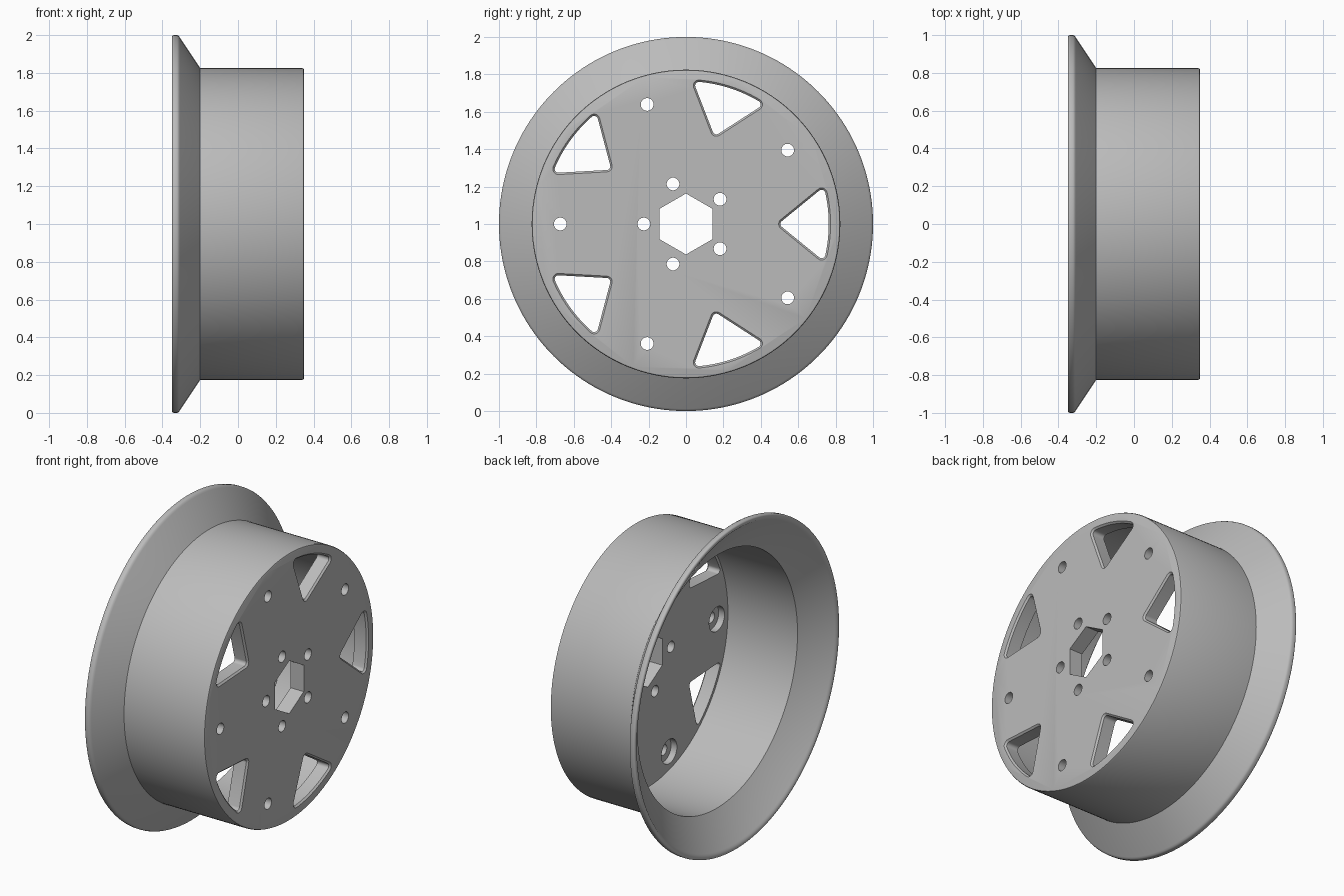
import bpy, bmesh
from math import sin, cos, pi, radians, hypot, atan2

cube = bpy.data.objects.get("Cube")
if cube:
    bpy.data.objects.remove(cube, do_unlink=True)

SPOKES = 5
FACE, BACK = 0.35, 0.26          # outer and inner side of the wheel disc
STEP = 2 * pi / SPOKES

metal = bpy.data.materials.new("grey metal")
metal.use_nodes = True
grey = (0.5, 0.5, 0.5, 1)
metal.diffuse_color = grey
metal.node_tree.nodes["Principled BSDF"].inputs["Base Color"].default_value = grey


def circle(r, n, cy=0, cz=0, start=0):
    return [(cy + r * cos(start + 2 * pi * i / n),
             cz + r * sin(start + 2 * pi * i / n)) for i in range(n)]


def arc(cy, cz, r, a0, a1, n):
    return [(cy + r * cos(a0 + (a1 - a0) * i / n),
             cz + r * sin(a0 + (a1 - a0) * i / n)) for i in range(n + 1)]


def turn(points, a):
    return [(y * cos(a) - z * sin(a), y * sin(a) + z * cos(a)) for y, z in points]


def loft(bm, sections):
    """Skin (x, outline) sections along the axle and cap both ends."""
    rings = [[bm.verts.new((x, y, z)) for y, z in pts] for x, pts in sections]
    for a, b in zip(rings, rings[1:]):
        for i in range(len(a)):
            j = (i + 1) % len(a)
            bm.faces.new((a[i], a[j], b[j], b[i]))
    bm.faces.new(rings[0])
    bm.faces.new(rings[-1])


def finish(name, bm):
    bmesh.ops.recalc_face_normals(bm, faces=bm.faces)
    mesh = bpy.data.meshes.new(name)
    bm.to_mesh(mesh)
    bm.free()
    mesh.materials.append(metal)
    obj = bpy.data.objects.new(name, mesh)
    obj.location.z = 1
    bpy.context.collection.objects.link(obj)
    return obj


def window_outline(grow):
    """Rounded triangle with its tip toward the hub."""
    tip, cy, cz, r = 0.525, 0.725, 0.163, 0.02
    side = atan2(cz, cy - tip) + pi / 2
    radial = atan2(cz, cy)
    rim = hypot(cy, cz) + r
    pts = arc(0, 0, rim + grow, -radial, radial, 12)[1:-1]
    pts += arc(cy, cz, r + grow, radial, side, 6)
    pts += arc(tip, 0, r + grow, side, 2 * pi - side, 6)
    pts += arc(cy, -cz, r + grow, -side, -radial, 6)
    return pts


# Wheel body: disc, barrel and flared flange turned from one profile
profile = [(BACK, 0.78), (-0.215, 0.78), (-0.338, 0.965), (-0.345, 0.972)]
lip = 0.012
profile += [(-0.35 + lip - lip * cos(radians(a)), 1 - lip + lip * sin(radians(a)))
            for a in range(0, 91, 18)]
profile += [(-0.322, 1.0), (-0.314, 0.996), (-0.308, 0.988),
            (-0.2, 0.825), (FACE - 0.01, 0.825), (FACE - 0.003, 0.822), (FACE, 0.815)]
bm = bmesh.new()
loft(bm, [(x, circle(r, 160)) for x, r in profile])
wheel = finish("wheel_rim", bm)

# Openings: hexagonal axle bore, windows, hub holes, counterbored bolt holes
bm = bmesh.new()
low, high = BACK - 0.04, FACE + 0.04
hexagon = circle(0.163, 6, start=pi / 2)
loft(bm, [(low, hexagon), (high, hexagon)])
for k in range(SPOKES):
    a = k * STEP
    straight, wide = turn(window_outline(0), a), turn(window_outline(0.01), a)
    loft(bm, [(low, straight), (FACE - 0.01, straight), (FACE, wide), (high, wide)])
    b = a + STEP / 2
    hole = circle(0.034, 32, 0.225 * cos(b), 0.225 * sin(b))
    loft(bm, [(low, hole), (high, hole)])
    at = (0.672 * cos(b), 0.672 * sin(b))
    bolt, seat = circle(0.034, 32, *at), circle(0.075, 32, *at)
    loft(bm, [(low, seat), (BACK + 0.04, seat), (BACK + 0.04, bolt), (high, bolt)])
cutter = finish("opening_cutter", bm)
cutter.hide_render = True

# Cut the openings and keep the result as plain mesh
cut = wheel.modifiers.new("openings", 'BOOLEAN')
cut.operation = 'DIFFERENCE'
cut.solver = 'EXACT'
cut.object = cutter
bpy.ops.object.select_all(action='DESELECT')
wheel.select_set(True)
bpy.context.view_layer.objects.active = wheel
bpy.ops.object.modifier_apply(modifier=cut.name)
bpy.data.objects.remove(cutter, do_unlink=True)
bpy.ops.object.shade_smooth_by_angle(angle=radians(28))
